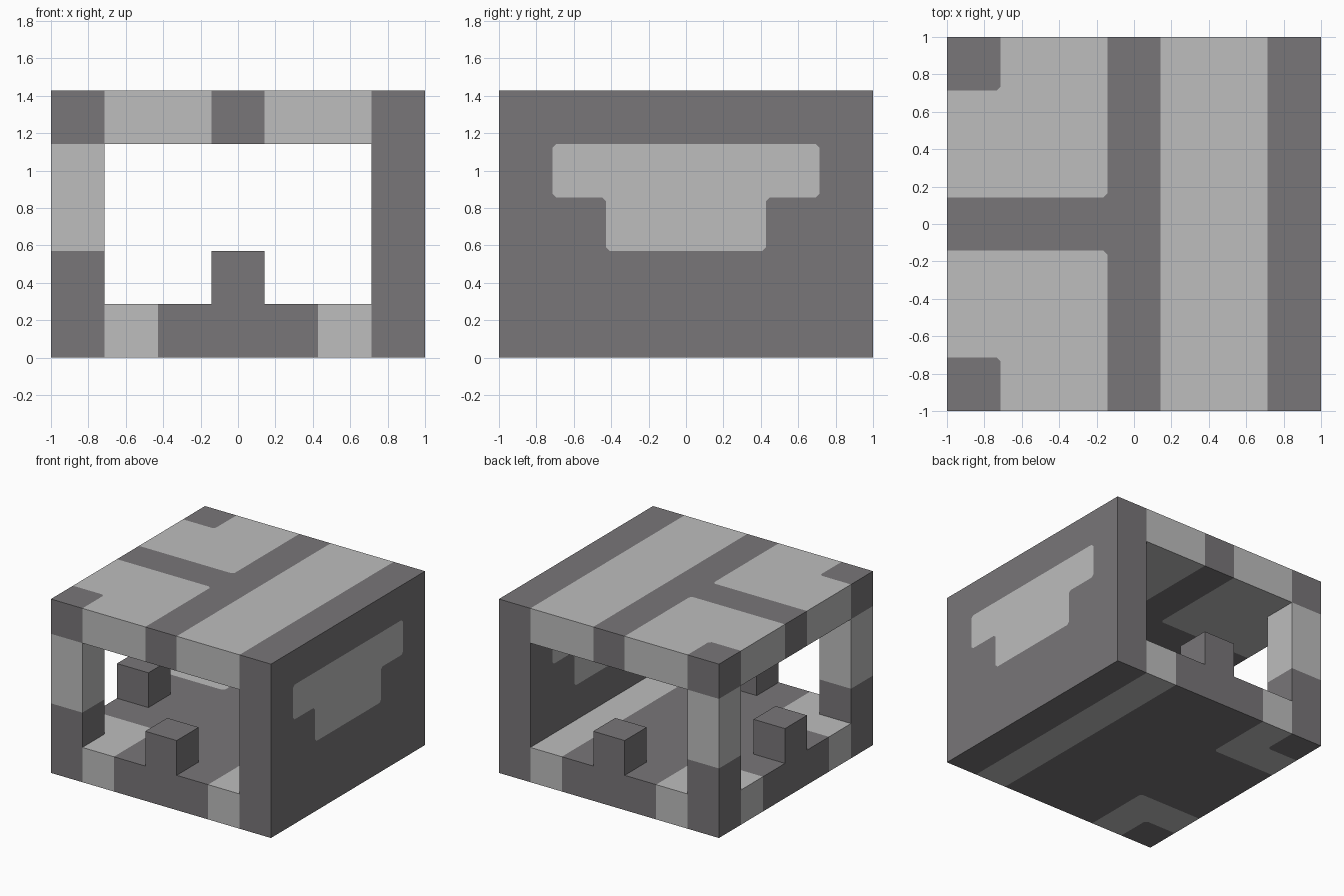
import bpy, bmesh
from itertools import product
from mathutils import Vector

if "Cube" in bpy.data.objects:
    bpy.data.objects.remove(bpy.data.objects["Cube"])

NX, NZ = 7, 5            # blocks across and blocks high
S = 2 / NX               # block size
R = 0.02                 # clipped corner of the colour pattern
LAST, MID = NX - 1, NX // 2


def material(name, rgb):
    m = bpy.data.materials.new(name)
    m.use_nodes = True
    m.diffuse_color = (*rgb, 1)
    m.node_tree.nodes["Principled BSDF"].inputs["Base Color"].default_value = (*rgb, 1)
    return m


MATS = [material("dark_grey", (0.19, 0.182, 0.19)), material("light_grey", (0.51, 0.51, 0.51))]

# Colour rules for the blocks: 0 is dark, 1 is light
def floor_colour(x, y, z):
    corner_patch = x < 2 and abs(y - MID) > 1 and (x > 0 or abs(y - MID) < MID)
    return int(x == LAST - 1 or corner_patch)


def roof_colour(x, y, z):
    dark = x in (MID, LAST) or (y == MID and x < MID) or (x == 0 and y in (0, LAST))
    return int(not dark)


def wall_colour(x, y, z):
    return int((z == 3 and abs(y - MID) <= 2) or (z == 2 and abs(y - MID) <= 1))


def post_colour(x, y, z):
    return int(z >= 2)


def stub_colour(x, y, z):
    return 0


def blocks(xs, ys, zs, rule):
    return {c: rule(*c) for c in product(xs, ys, zs)}


full = range(NX)
mid_z = range(1, NZ - 1)
PARTS = {
    "floor": blocks(full, full, [0], floor_colour),
    "roof": blocks(full, full, [NZ - 1], roof_colour),
    "side_wall": blocks([LAST], full, mid_z, wall_colour),
    "front_post": blocks([0], [0], mid_z, post_colour),
    "back_post": blocks([0], [LAST], mid_z, post_colour),
    "front_stub": blocks([MID], [0], [1], stub_colour),
    "back_stub": blocks([MID], [LAST], [1], stub_colour),
    "right_stub": blocks([0], [MID], [1], stub_colour),
}
ALL = {c: v for part in PARTS.values() for c, v in part.items()}


def step(cell, *moves):
    return tuple(int(round(v)) for v in sum(moves, Vector(cell)))


def add_face(bm, pts, colour):
    f = bm.faces.new([bm.verts.new(p) for p in pts])
    f.material_index = colour


def add_side(bm, cell, colour, n):
    """One exposed block side, clipping a corner that is the odd colour out."""
    u = Vector((n.y, n.z, n.x))
    v = n.cross(u)
    centre = (Vector(cell) + Vector((0.5, 0.5, 0.5))) * S - Vector((1, 1, 0)) + n * S / 2
    signs = [(-1, -1), (1, -1), (1, 1), (-1, 1)]
    corners = [centre + (u * a + v * b) * S / 2 for a, b in signs]
    outline = []
    for i, (a, b) in enumerate(signs):
        around = [step(cell, u * a), step(cell, v * b), step(cell, u * a, v * b)]
        odd = all(ALL.get(c) == 1 - colour and step(c, n) not in ALL for c in around)
        p = corners[i]
        if odd:
            before = p + (corners[i - 1] - p).normalized() * R
            after = p + (corners[(i + 1) % 4] - p).normalized() * R
            outline += [before, after]
            add_face(bm, [before, p, after], 1 - colour)
        else:
            outline.append(p)
    add_face(bm, outline, colour)


AXES = [Vector(d) * s for d in ((1, 0, 0), (0, 1, 0), (0, 0, 1)) for s in (1, -1)]

# Each part gets only its open sides, so touching parts join cleanly
for name, cells in PARTS.items():
    bm = bmesh.new()
    for cell, colour in cells.items():
        for n in AXES:
            if step(cell, n) not in ALL:
                add_side(bm, cell, colour, n)
    bmesh.ops.remove_doubles(bm, verts=bm.verts, dist=0.0001)
    mesh = bpy.data.meshes.new(name)
    bm.to_mesh(mesh)
    bm.free()
    for m in MATS:
        mesh.materials.append(m)
    bpy.context.collection.objects.link(bpy.data.objects.new(name, mesh))
